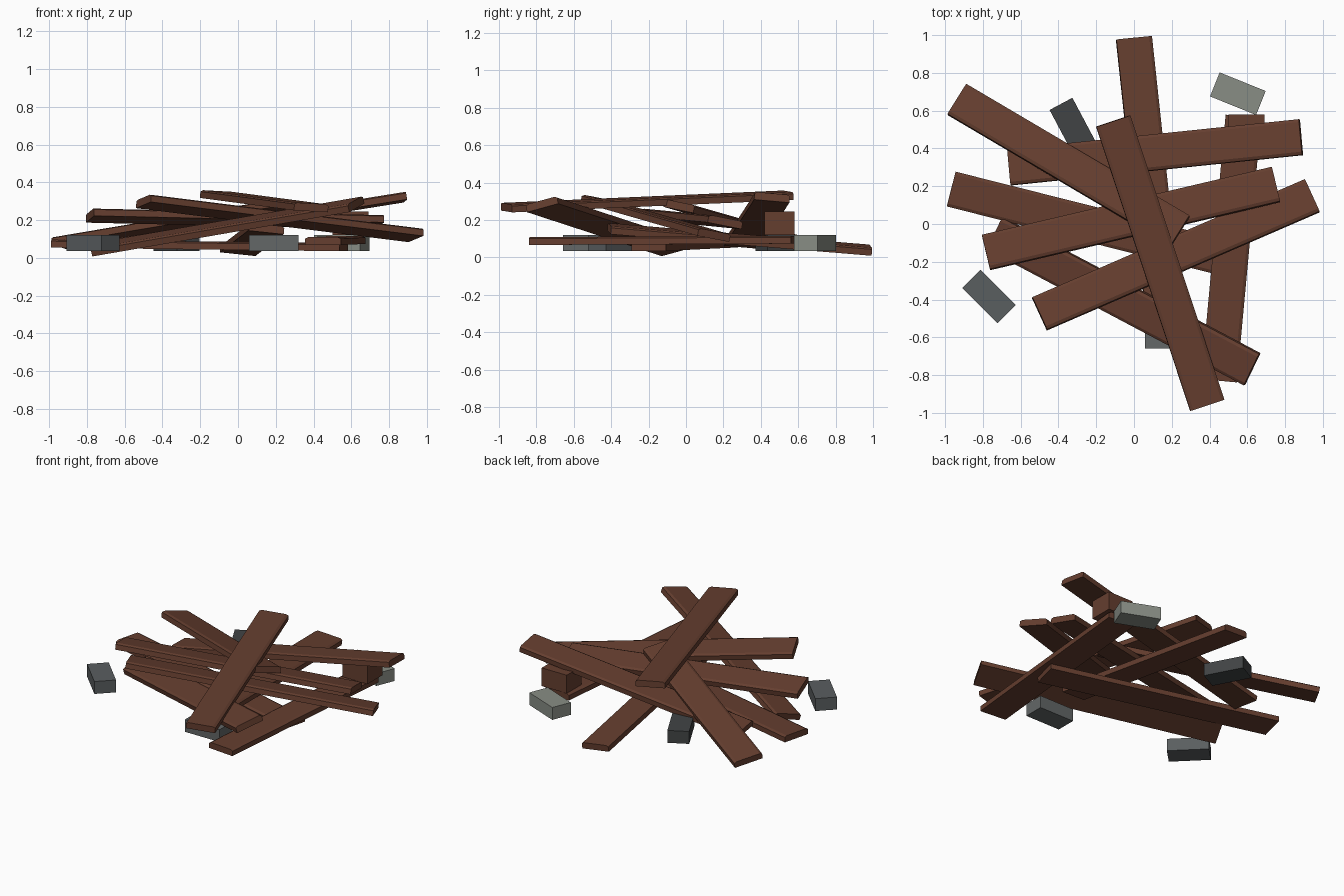
import bpy, math
from mathutils import Matrix, Vector

if "Cube" in bpy.data.objects:
    bpy.data.objects.remove(bpy.data.objects["Cube"])


def material(name, rgb):
    m = bpy.data.materials.new(name)
    m.diffuse_color = (*[((c / 255 + 0.055) / 1.055) ** 2.4 for c in rgb], 1)
    m.use_nodes = True
    m.node_tree.nodes["Principled BSDF"].inputs["Base Color"].default_value = m.diffuse_color
    return m


WOOD = material("brown wood", (101, 62, 47))
LIGHT = material("light grey stone", (136, 141, 133))
MID = material("mid grey stone", (99, 103, 103))
SLATE = material("slate grey stone", (90, 94, 96))
DARK = material("dark grey stone", (65, 68, 69))


def add_mesh(name, verts, faces, mat):
    me = bpy.data.meshes.new(name)
    me.from_pydata(verts, [], faces)
    me.materials.append(mat)
    ob = bpy.data.objects.new(name, me)
    bpy.context.collection.objects.link(ob)
    return ob


def plank(name, p0, p1, roll=0, w=0.19, t=0.042, c=0.008):
    """Board between two end centres, chamfered along its top edges.
    A positive roll (degrees) lifts the left edge seen along p0 -> p1."""
    p0, p1 = Vector(p0), Vector(p1)
    d = (p1 - p0).normalized()
    side = Vector((0, 0, 1)).cross(d).normalized()
    side = Matrix.Rotation(math.radians(roll), 3, d) @ side
    up = d.cross(side)
    h, b = w / 2, t / 2
    prof = [(-h, -b), (h, -b), (h, b - c), (h - 2 * c, b), (2 * c - h, b), (-h, b - c)]
    n = len(prof)
    verts = [p + side * a + up * e for p in (p0, p1) for a, e in prof]
    faces = [tuple(range(n))[::-1], tuple(range(n, 2 * n))]
    faces += [(i, (i + 1) % n, (i + 1) % n + n, i + n) for i in range(n)]
    return add_mesh(name, verts, faces, WOOD)


def block(name, centre, size, angle, mat):
    x, y, z = (s / 2 for s in size)
    m = Matrix.Translation(centre) @ Matrix.Rotation(math.radians(angle), 4, 'Z')
    verts = [m @ Vector((a * x, b * y, e * z)) for e in (-1, 1)
             for a, b in ((-1, -1), (1, -1), (1, 1), (-1, 1))]
    faces = [(3, 2, 1, 0), (4, 5, 6, 7)]
    faces += [(i, (i + 1) % 4, (i + 1) % 4 + 4, i + 4) for i in range(4)]
    return add_mesh(name, verts, faces, mat)


# crossed boards of the pile, top to bottom
plank("top_board", (-0.11, 0.545, 0.333), (0.388, -0.96, 0.267), -3)
plank("left_rising_board", (-0.937, 0.66, 0.075), (0.245, -0.037, 0.275), -10)
plank("front_left_board", (-0.784, -0.15, 0.225), (0.752, 0.21, 0.19), -11)
plank("right_falling_board", (-0.50, -0.475, 0.30), (0.943, 0.15, 0.12), -10)
plank("back_rising_board", (-0.66, 0.30, 0.075), (0.884, 0.46, 0.322), -5)
plank("front_rising_board", (-0.736, -0.05, 0.05), (0.625, -0.77, 0.285), 14)
plank("back_board", (0.0, 0.985, 0.04), (0.15, -0.41, 0.155), -6)
plank("right_board", (0.45, -0.83, 0.088), (0.58, 0.57, 0.095))
plank("ground_board", (-0.968, 0.185, 0.075), (0.56, -0.2, 0.056))

# short wooden block holding up the back board
block("wood_block", (0.595, 0.50, 0.182), (0.19, 0.16, 0.125), 0, WOOD)

# loose stones around the pile
brick = (0.263, 0.137, 0.085)
block("stone_back_right", (0.55, 0.69, 0.078), brick, -22, LIGHT)
block("stone_left", (-0.768, -0.384, 0.078), brick, -45, SLATE)
block("stone_back_left", (-0.325, 0.52, 0.078), brick, -62, DARK)
block("stone_front", (0.19, -0.59, 0.078), brick, 0, MID)
